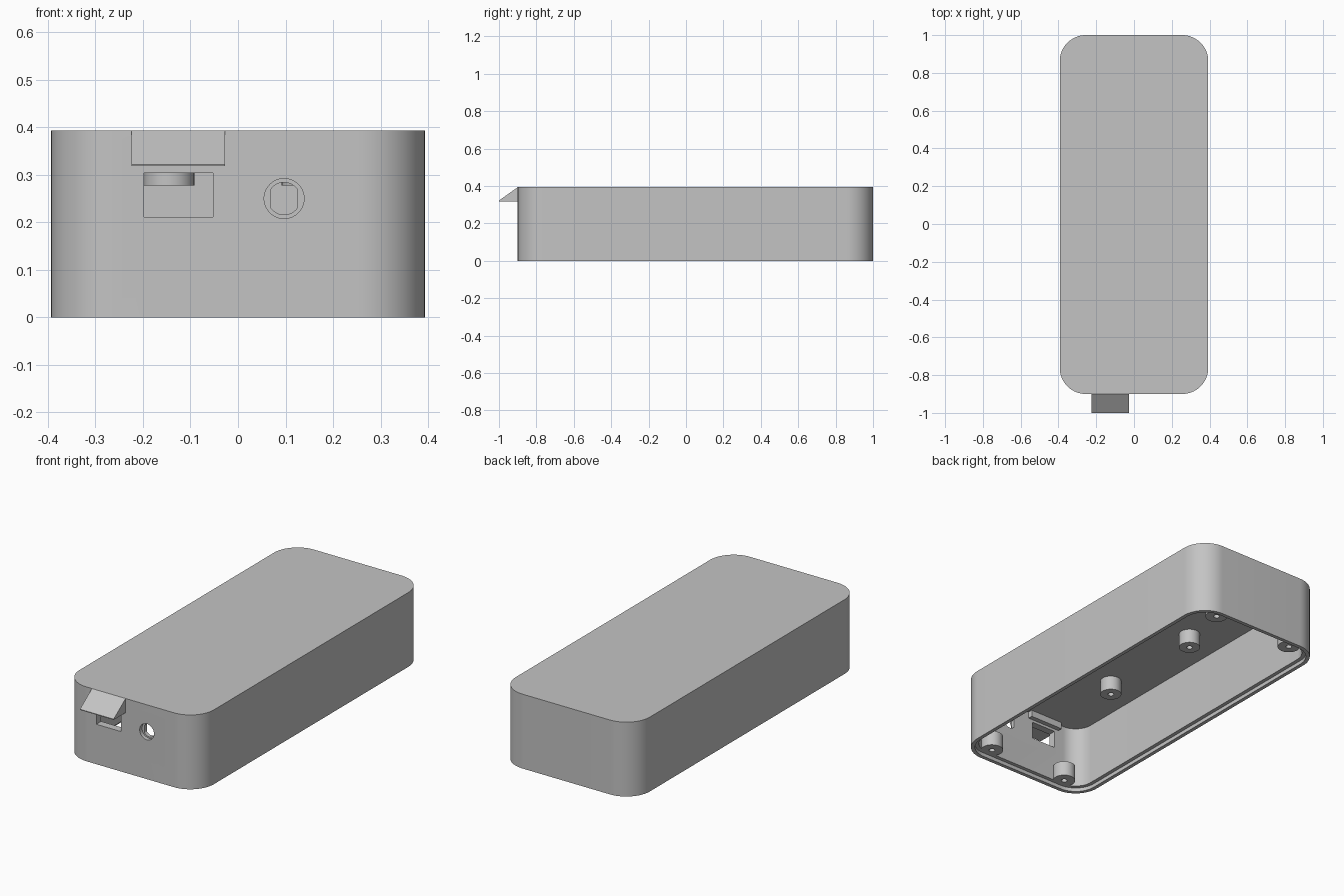
import bpy, bmesh
from math import sin, cos, pi, radians
from mathutils import Matrix

cube = bpy.data.objects.get("Cube")
if cube:
    bpy.data.objects.remove(cube, do_unlink=True)

grey = bpy.data.materials.new("light grey plastic")
grey.use_nodes = True
colour = (0.55, 0.55, 0.55, 1)
grey.diffuse_color = colour
grey.node_tree.nodes["Principled BSDF"].inputs["Base Color"].default_value = colour

HALF_X, FRONT, BACK, TOP = 0.393, -0.9, 1.0, 0.393
RADIUS, WALL, LIP = 0.138, 0.04, 0.02


def make_object(name, bm):
    bmesh.ops.recalc_face_normals(bm, faces=bm.faces)
    mesh = bpy.data.meshes.new(name)
    bm.to_mesh(mesh)
    bm.free()
    mesh.materials.append(grey)
    obj = bpy.data.objects.new(name, mesh)
    bpy.context.collection.objects.link(obj)
    return obj


def prism(name, points, offset):
    """Extrude a closed outline of 3D points along an offset."""
    bm = bmesh.new()
    face = bm.faces.new([bm.verts.new(p) for p in points])
    new = bmesh.ops.extrude_face_region(bm, geom=[face])["geom"]
    bmesh.ops.translate(bm, vec=offset,
                        verts=[v for v in new if isinstance(v, bmesh.types.BMVert)])
    return make_object(name, bm)


def rounded_block(name, inset, z0, z1, steps=16):
    """Case outline, moved inward by inset and extruded from z0 to z1."""
    r = RADIUS - inset
    cx, mid, cy = HALF_X - RADIUS, (FRONT + BACK) / 2, (BACK - FRONT) / 2 - RADIUS
    points = []
    for q, (sx, sy) in enumerate([(1, 1), (-1, 1), (-1, -1), (1, -1)]):
        for i in range(steps + 1):
            a = (q + i / steps) * pi / 2
            points.append((sx * cx + r * cos(a), mid + sy * cy + r * sin(a), z0))
    return prism(name, points, (0, 0, z1 - z0))


def box(name, x0, x1, y0, y1, z0, z1):
    return prism(name, [(x0, y0, z0), (x1, y0, z0), (x1, y1, z0), (x0, y1, z0)],
                 (0, 0, z1 - z0))


def port_cutter(name, x, z, radius, half_width, y0, y1):
    """Round cutter along y with flattened sides."""
    points = []
    for i in range(64):
        a = 2 * pi * i / 64
        dx = max(-half_width, min(half_width, radius * cos(a)))
        points.append((x + dx, y0, z + radius * sin(a)))
    return prism(name, points, (0, y1 - y0, 0))


def cut(target, cutter):
    mod = target.modifiers.new("cut", "BOOLEAN")
    mod.operation, mod.solver, mod.object = "DIFFERENCE", "EXACT", cutter
    bpy.context.view_layer.objects.active = target
    bpy.ops.object.modifier_apply(modifier=mod.name)
    bpy.data.objects.remove(cutter, do_unlink=True)


def bored_post(name, x, y, z0, z1, radius, bore, depth):
    """Post with a blind screw hole in its lower end, turned from a profile."""
    profile = [(0, z0 + depth), (bore, z0 + depth), (bore, z0),
               (radius, z0), (radius, z1), (0, z1)]
    bm = bmesh.new()
    verts = [bm.verts.new((r, 0, z)) for r, z in profile]
    edges = [bm.edges.new(pair) for pair in zip(verts, verts[1:])]
    bmesh.ops.spin(bm, geom=verts + edges, cent=(0, 0, 0), axis=(0, 0, 1),
                   angle=2 * pi, steps=40)
    bmesh.ops.remove_doubles(bm, verts=bm.verts, dist=1e-5)
    bmesh.ops.transform(bm, matrix=Matrix.Translation((x, y, 0)), verts=bm.verts)
    return make_object(name, bm)


# Case shell, open below, with a stepped lip around the opening
case = rounded_block("case_shell", 0, 0, TOP)
cut(case, rounded_block("cavity_cutter", WALL, -0.1, TOP - WALL))
cut(case, rounded_block("lip_cutter", LIP, -0.1, LIP))

# Front openings: rectangular window and counterbored socket hole
cut(case, box("window_cutter", -0.198, -0.053, -0.95, -0.8, 0.211, 0.304))
cut(case, port_cutter("counterbore_cutter", 0.097, 0.25, 0.042, 1, -0.95, -0.88))
cut(case, port_cutter("socket_cutter", 0.097, 0.25, 0.034, 0.028, -0.95, -0.8))
parts = [case]

# Sloping hood over the window and its backing block inside
hood = [(-0.224, y, z) for y, z in
        [(-0.895, TOP), (FRONT, TOP), (-1.0, 0.322), (-1.0, 0.318), (-0.895, 0.318)]]
parts.append(prism("window_hood", hood, (0.197, 0, 0)))
parts.append(box("hood_backing", -0.224, -0.027, -0.87, -0.835, 0.318, 0.36))

# Lid screw posts in the corners and board standoffs under the roof
for side, sx in (("left", 1), ("right", -1)):
    for end, y in (("front", -0.832), ("back", 0.932)):
        parts.append(bored_post(f"screw_post_{end}_{side}", sx * 0.238, y,
                                LIP, 0.1, 0.056, 0.015, 0.06))
    for end, y in (("front", -0.355), ("back", 0.263)):
        parts.append(bored_post(f"standoff_{end}_{side}", sx * 0.145, y,
                                0.277, 0.36, 0.053, 0.015, 0.06))

# Smooth the curves, keep the edges sharp
bpy.ops.object.select_all(action="DESELECT")
for part in parts:
    part.select_set(True)
bpy.context.view_layer.objects.active = case
bpy.ops.object.shade_smooth_by_angle(angle=radians(30))
